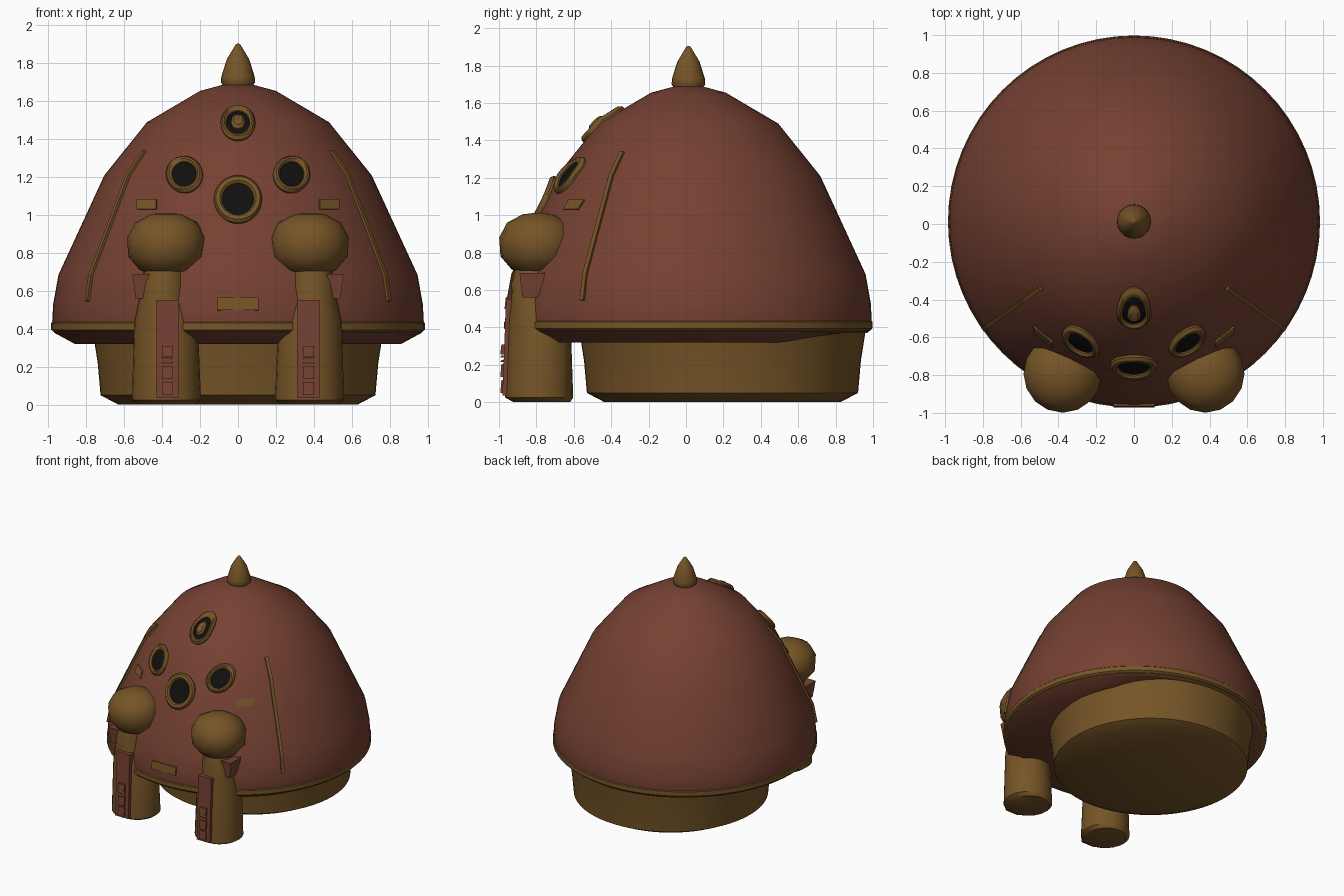
import bpy, bmesh
from math import sin, cos, asin, pi, radians, hypot
from mathutils import Vector

old = bpy.data.objects.get("Cube")
if old:
    bpy.data.objects.remove(old)


def material(name, rgb):
    m = bpy.data.materials.new(name)
    m.use_nodes = True
    m.diffuse_color = (*rgb, 1)
    bsdf = m.node_tree.nodes["Principled BSDF"]
    bsdf.inputs["Base Color"].default_value = (*rgb, 1)
    bsdf.inputs["Roughness"].default_value = 0.8
    return m


RED = material("red brown", (0.18, 0.053, 0.032))
BROWN = material("ochre brown", (0.18, 0.09, 0.02))
BLACK = material("black", (0.005, 0.005, 0.005))
CY = 0.013  # y of the dome axis


def finish(name, bm, mat, angle=30):
    bmesh.ops.recalc_face_normals(bm, faces=bm.faces)
    me = bpy.data.meshes.new(name)
    bm.to_mesh(me)
    bm.free()
    me.materials.append(mat)
    ob = bpy.data.objects.new(name, me)
    bpy.context.collection.objects.link(ob)
    if angle:
        bpy.ops.object.select_all(action="DESELECT")
        ob.select_set(True)
        bpy.context.view_layer.objects.active = ob
        bpy.ops.object.shade_smooth_by_angle(angle=radians(angle))
    return ob


def skin(name, rings, mat, angle=30, closed=False):
    """Bridge a list of equal rings of points; cap the ends unless closed."""
    bm = bmesh.new()
    vr = [[bm.verts.new(p) for p in ring] for ring in rings]
    n = len(vr[0])
    pairs = list(zip(vr, vr[1:])) + ([(vr[-1], vr[0])] if closed else [])
    for a, b in pairs:
        for i in range(n):
            j = (i + 1) % n
            bm.faces.new((a[i], a[j], b[j], b[i]))
    if not closed:
        bm.faces.new(vr[0])
        bm.faces.new(vr[-1])
    return finish(name, bm, mat, angle)


def circle(r, z, cx=0, cy=CY, n=64):
    return [Vector((cx + r * cos(2 * pi * i / n), cy + r * sin(2 * pi * i / n), z)) for i in range(n)]


def lathe(name, profile, mat, cx=0, cy=CY, n=64, angle=30):
    return skin(name, [circle(r, z, cx, cy, n) for r, z in profile], mat, angle)


# Dome shell, with an underside that rises toward the back
DOME = [(0.97, 0.38), (0.98, 0.44), (0.975, 0.53), (0.947, 0.685), (0.705, 1.21),
        (0.48, 1.49), (0.2, 1.655), (0.07, 1.69)]
under = circle(0.86, 0.32)
for p in under:
    p.z += max(0, p.y - 0.5) * 0.13
skin("dome", [under] + [circle(r, z) for r, z in DOME], RED)


def on_dome(theta, z, off):
    """Point above the dome surface; theta is measured from the front."""
    for (r0, z0), (r1, z1) in zip(DOME, DOME[1:]):
        if z <= z1:
            break
    r = r0 + (r1 - r0) * (z - z0) / (z1 - z0)
    length = hypot(r1 - r0, z1 - z0)
    r += off * (z1 - z0) / length
    return Vector((r * sin(theta), CY - r * cos(theta), z + off * (r0 - r1) / length))


def radius(z):
    for (r0, z0), (r1, z1) in zip(DOME, DOME[1:]):
        if z <= z1:
            return r0 + (r1 - r0) * (z - z0) / (z1 - z0)


def front_point(x, z, off):
    return on_dome(asin(x / radius(z)), z, off)


def disc(name, x, z, profile, mat, n=32, closed=False):
    """Round part that follows the dome; profile holds (radius, height)."""
    rings = [[front_point(x + r * cos(2 * pi * i / n), z + r * sin(2 * pi * i / n), h)
              for i in range(n)] for r, h in profile]
    return skin(name, rings, mat, 40, closed)


def plate(name, x, z, hx, hz, h):
    corners = [(-hx, -hz), (hx, -hz), (hx, hz), (-hx, hz)]
    return skin(name, [[front_point(x + a, z + b, o) for a, b in corners] for o in (-0.02, h)], BROWN, 0)


def block(name, bottom, top, mat):
    """Box between two rectangles given as (x0, x1, y0, y1, z)."""
    rings = [[Vector(p) for p in ((a, c, z), (b, c, z), (b, d, z), (a, d, z))]
             for a, b, c, d, z in (bottom, top)]
    return skin(name, rings, mat, 0)


# Rim, base and top spike
skin("rim", [circle(r, z) for r, z in
             [(0.93, 0.37), (0.955, 0.37), (0.985, 0.395), (0.985, 0.43), (0.97, 0.445), (0.93, 0.44)]],
     BROWN, 40, closed=True)
lathe("base", [(0.63, 0), (0.725, 0.05), (0.74, 0.22), (0.765, 0.38)], BROWN, cy=0.195)
lathe("spike", [(0.07, 1.67), (0.09, 1.7), (0.088, 1.73), (0.06, 1.82), (0.012, 1.9), (0.004, 1.905)],
      BROWN, n=20, angle=40)


# Round openings
def opening(name, x, z, outer, inner):
    disc(name + "_ring", x, z, [(outer, -0.02), (outer, 0.012), (outer - 0.012, 0.027),
                                (inner + 0.01, 0.027), (inner, 0.015), (inner, -0.02)],
         BROWN, closed=True)
    disc(name + "_hole", x, z, [(inner + 0.005, -0.015), (inner + 0.005, 0.007), (0.01, 0.007)], BLACK)


opening("upper_eye", 0, 1.48, 0.09, 0.06)
disc("upper_eye_knob", 0, 1.48, [(0.036, 0), (0.036, 0.02), (0.022, 0.032)], BROWN, n=12)
opening("mouth", 0, 1.08, 0.125, 0.083)
plate("front_plate", 0, 0.53, 0.108, 0.032, 0.013)

for s, side in ((1, "left"), (-1, "right")):
    opening(side + "_eye", s * 0.28, 1.21, 0.095, 0.063)
    plate(side + "_cheek_plate", s * 0.478, 1.055, 0.05, 0.026, 0.01)

    # Thin strip running down the dome
    rings = []
    for z in (1.335, 1.21, 0.95, 0.685, 0.545):
        r = radius(z)
        rings.append([on_dome(s * radians(54.5) + w / r, z, h)
                      for w, h in ((-0.012, -0.01), (0.012, -0.01), (0.012, 0.014), (-0.012, 0.014))])
    skin(side + "_strip", rings, BROWN, 0)

    # Leg that leans out and narrows at the top
    leg = [(0.15, 0, 0.375, -0.77), (0.182, 0.025, 0.377, -0.785), (0.168, 0.44, 0.38, -0.785),
           (0.125, 0.56, 0.395, -0.81), (0.122, 0.64, 0.392, -0.81), (0.105, 0.72, 0.385, -0.81)]
    skin(side + "_leg", [circle(r, z, s * x, y, 24) for r, z, x, y in leg], BROWN, 40)

    # Knob on top of the leg
    lathe(side + "_knob", [(0.1, 0.695), (0.14, 0.71), (0.2, 0.78), (0.207, 0.88), (0.165, 0.96),
                           (0.08, 1.005), (0.02, 1.012)], BROWN, s * 0.378, -0.792, 16, 40)

    # Side block, front panel and its buttons
    block(side + "_side_block", (s * 0.44, s * 0.54, -0.875, -0.78, 0.56),
          (s * 0.44, s * 0.557, -0.89, -0.755, 0.69), RED)
    block(side + "_panel", (s * 0.312, s * 0.43, -0.982, -0.85, 0.035),
          (s * 0.312, s * 0.43, -0.962, -0.85, 0.553), RED)
    for i, (z0, z1, mat) in enumerate(((0.05, 0.12, RED), (0.135, 0.205, RED), (0.215, 0.225, BROWN),
                                       (0.24, 0.25, BROWN), (0.255, 0.31, RED))):
        block(f"{side}_button_{i + 1}", (s * 0.342, s * 0.4, -0.993, -0.95, z0),
              (s * 0.342, s * 0.4, -0.987, -0.95, z1), mat)
